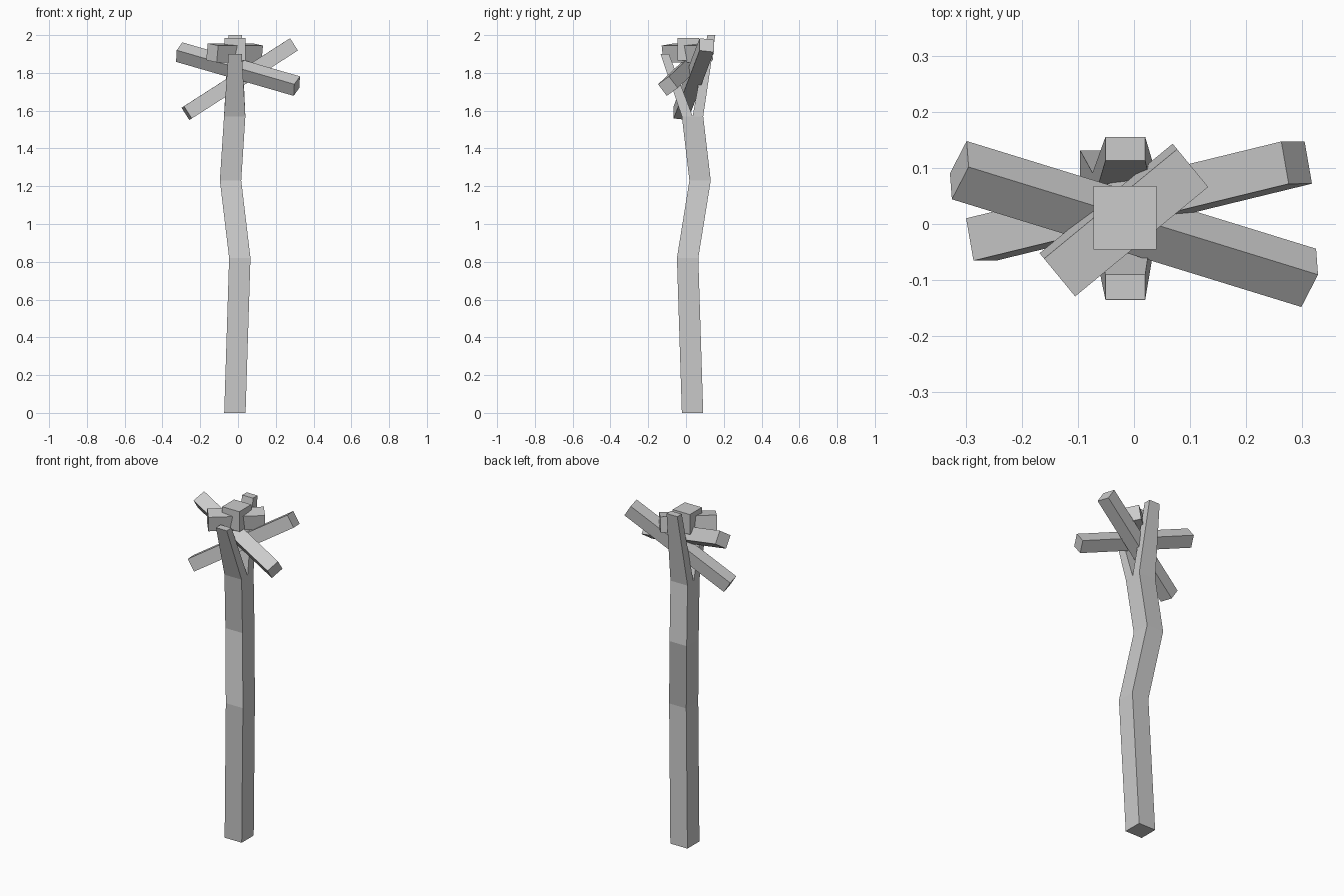
import bpy, bmesh
from mathutils import Vector, Matrix
from math import radians

if "Cube" in bpy.data.objects:
    bpy.data.objects.remove(bpy.data.objects["Cube"])


def make_object(name, bm):
    bmesh.ops.recalc_face_normals(bm, faces=bm.faces)
    me = bpy.data.meshes.new(name)
    bm.to_mesh(me)
    bm.free()
    ob = bpy.data.objects.new(name, me)
    bpy.context.collection.objects.link(ob)
    return ob


def ring(bm, x0, x1, y0, y1, z):
    return [bm.verts.new(p) for p in ((x0, y0, z), (x1, y0, z), (x1, y1, z), (x0, y1, z))]


def bridge(bm, a, b):
    for i in range(4):
        j = (i + 1) % 4
        bm.faces.new((a[i], a[j], b[j], b[i]))


def bar(name, centre, axis, side, size):
    """Box along axis; size = (length, width, thickness)."""
    a = Vector(axis).normalized()
    s = Vector(side)
    s = (s - a * s.dot(a)).normalized()
    rot = Matrix((a, s, a.cross(s))).transposed().to_4x4()
    bm = bmesh.new()
    bmesh.ops.create_cube(bm, size=1, matrix=Matrix.Translation(centre) @ rot @ Matrix.Diagonal((*size, 1)))
    return make_object(name, bm)


# crooked trunk that splits into a front and a back fork
bm = bmesh.new()
w = 0.113
rings = [ring(bm, x, x + w, y, y + w, z) for x, y, z in
         ((-0.073, -0.022, 0), (-0.047, -0.048, 0.82), (-0.096, 0.018, 1.23), (-0.074, -0.022, 1.57))]
bm.faces.new(rings[0])
for a, b in zip(rings, rings[1:]):
    bridge(bm, a, b)
f0, f1, b1, b0 = rings[-1]
m1 = bm.verts.new((0.039, 0.035, 1.57))
m0 = bm.verts.new((-0.074, 0.035, 1.57))
# let the topmost side faces meet the crotch points
for p, q, m in ((f1, b1, m1), (b0, f0, m0)):
    bm.faces.new((p, m, q))
front_top = ring(bm, -0.051, 0.02, -0.135, -0.09, 1.90)
back_top = ring(bm, -0.051, 0.02, 0.113, 0.155, 2.0)
bridge(bm, [f0, f1, m1, m0], front_top)
bridge(bm, [m0, m1, b1, b0], back_top)
bm.faces.new(front_top)
bm.faces.new(back_top)
bmesh.ops.dissolve_degenerate(bm, dist=1e-5, edges=bm.edges)
make_object("forked_trunk", bm)

# crown block and crossing branches
bar("crown_block", (-0.016, 0.011, 1.925), (1, 0, 0), (0, 1, 0), (w, w, 0.12))
bar("short_branch", (-0.018, 0.007, 1.906), (0.772, 0.635, 0), (-0.629, 0.764, 0.14), (0.307, 0.088, 0.09))
bar("falling_branch", (0, 0, 1.82), (0.623, -0.192, -0.18), (0.03, 0.058, 0.042), (0.676, 0.077, 0.077))
bar("rising_branch", (0.009, 0.041, 1.767), (0.562, 0.137, 0.36), (-0.013, 0.075, -0.008), (0.681, 0.077, 0.077))
